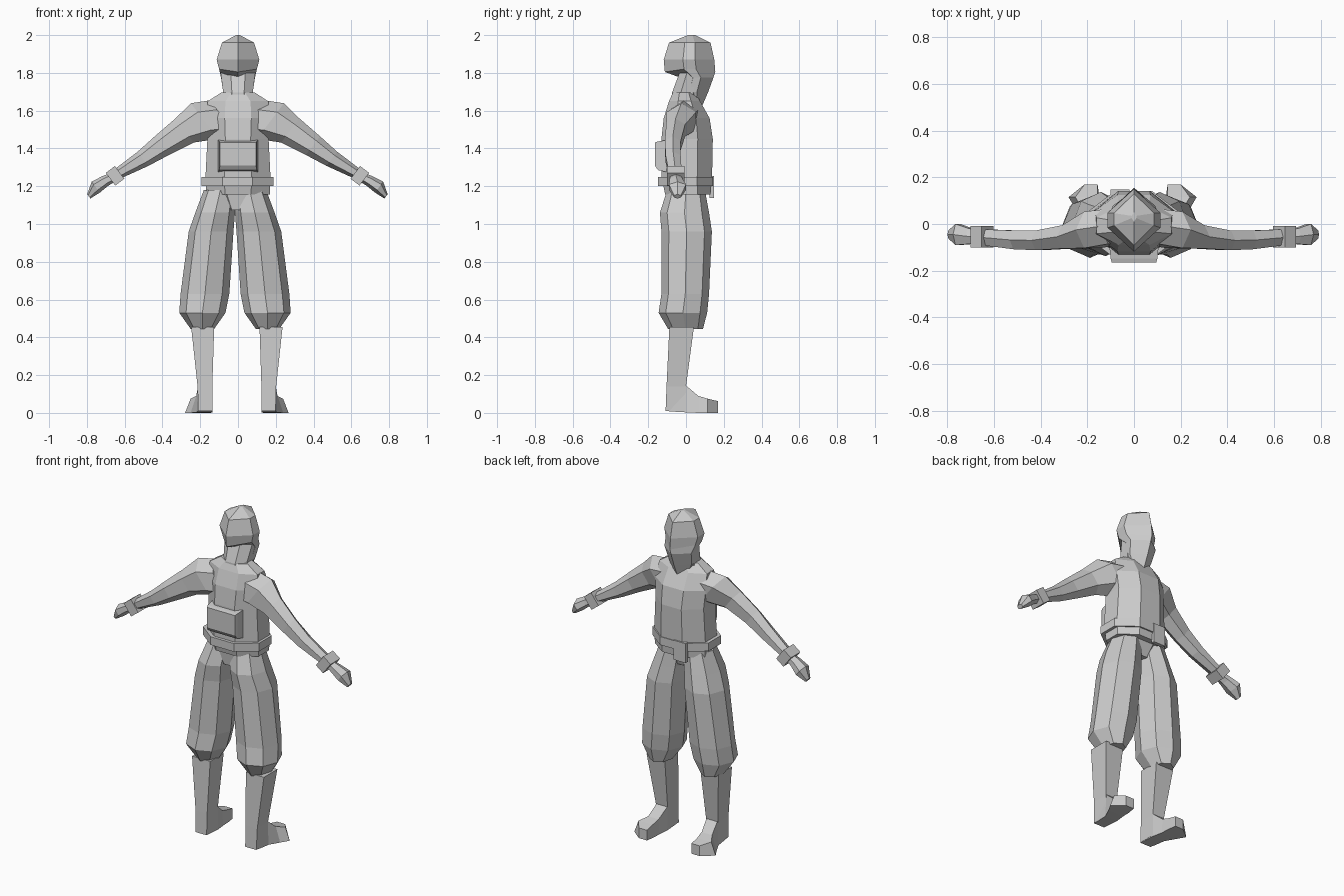
import bpy, bmesh, math
from mathutils import Vector

if "Cube" in bpy.data.objects:
    bpy.data.objects.remove(bpy.data.objects["Cube"])

grey = bpy.data.materials.new("plain grey")
grey.diffuse_color = (0.6, 0.6, 0.6, 1)
grey.use_nodes = True
grey.node_tree.nodes["Principled BSDF"].inputs["Base Color"].default_value = grey.diffuse_color


def ring(c, u, v, n, phase=0.0):
    """Polygon around c whose extents reach exactly +-u and +-v."""
    a = [2 * math.pi * (i + phase) / n for i in range(n)]
    mc = max(abs(math.cos(t)) for t in a)
    ms = max(abs(math.sin(t)) for t in a)
    return [Vector(c) + Vector(u) * (math.cos(t) / mc) + Vector(v) * (math.sin(t) / ms) for t in a]


def level(z, x0, x1, y0, y1, n, phase=0.0):
    return ring(((x0 + x1) / 2, (y0 + y1) / 2, z), ((x1 - x0) / 2, 0, 0), (0, (y1 - y0) / 2, 0), n, phase)


def upright(y, x0, x1, z0, z1, top=None):
    """Upright four-sided section; top gives a narrower upper edge."""
    t0, t1 = top or (x0, x1)
    return [Vector(p) for p in ((x0, y, z0), (x1, y, z0), (t1, y, z1), (t0, y, z1))]


def head_ring(z, w, back, front, side_z=0.0):
    """Six-sided section with pointed front and back."""
    m, q = (back + front) / 2, (front - back) * .12
    return [Vector(p) for p in ((0, front, z), (-w, m + q, z + side_z), (-w, m - q, z + side_z),
                                (0, back, z), (w, m - q, z + side_z), (w, m + q, z + side_z))]


def loft(name, rings, side=1, axis=0.0):
    """Capped skin over the rings, optionally mirrored about x = axis."""
    bm = bmesh.new()
    rows = [[bm.verts.new((axis + side * p.x, p.y, p.z)) for p in r] for r in rings]
    n = len(rows[0])
    for a, b in zip(rows, rows[1:]):
        for i in range(n):
            j = (i + 1) % n
            bm.faces.new((a[i], a[j], b[j], b[i]))
    bm.faces.new(rows[0])
    bm.faces.new(rows[-1])
    bmesh.ops.recalc_face_normals(bm, faces=bm.faces)
    me = bpy.data.meshes.new(name)
    bm.to_mesh(me)
    bm.free()
    me.materials.append(grey)
    ob = bpy.data.objects.new(name, me)
    bpy.context.collection.objects.link(ob)
    return ob


# Tunic body
loft("torso", [level(z, -w, w, a, b, 8, 0.5) for z, w, a, b in (
    (1.155, .168, -.11, .13), (1.25, .172, -.13, .138), (1.45, .162, -.13, .142),
    (1.56, .17, -.118, .125), (1.65, .16, -.09, .075), (1.695, .09, -.07, .05))])

# Belt and its hanging front tab
loft("belt", [level(z, -.192, .187, -.148, .142, 8, 0.5) for z in (1.2, 1.25)])
loft("front_tab", [level(z, -.10, -.02, .125, .147, 4, 0.5) for z in (1.137, 1.255)])

# Seat of the trousers
loft("trouser_seat", [level(z, -w, w, a, b, 8, 0.5) for z, w, a, b in (
    (1.075, .08, -.09, .07), (1.17, .15, -.10, .10))])

# Pouch on the back
loft("back_pouch", [upright(-.10, -.105, .105, 1.275, 1.445),
                    upright(-.148, -.10, .10, 1.285, 1.437),
                    upright(-.165, -.095, .095, 1.31, 1.432)])

# Hooded head with overhanging rear rim and long chin
loft("head", [head_ring(*r) for r in (
    (1.63, .05, .0, .088), (1.70, .078, -.04, .118), (1.775, .09, -.03, .145),
    (1.805, .1, -.112, .155, .015), (1.87, .113, -.118, .15),
    (1.96, .085, -.09, .13), (2.0, .01, .01, .05))])
# Neck cloth under the hood
loft("neck", [level(z, -w, w, a, b, 8, 0.5) for z, w, a, b in (
    (1.64, .082, -.075, .06), (1.695, .078, -.074, .085), (1.80, .092, -.035, .10))])

slope = math.radians(37)
across = Vector((math.sin(slope), 0, math.cos(slope)))
along = Vector((math.cos(slope), 0, -math.sin(slope)))


def limb(points, n, phase=0.0):
    return [ring((x, y, z), across * h, (0, d, 0), n, phase) for x, y, z, h, d in points]


for side, tag in ((1, "right"), (-1, "left")):
    # Arm from shoulder to wrist
    loft("arm_" + tag, limb((
        (.07, -.01, 1.555, .125, .075), (.175, -.025, 1.545, .118, .078),
        (.28, -.055, 1.495, .08, .05), (.40, -.07, 1.415, .062, .042),
        (.50, -.068, 1.345, .047, .04), (.66, -.055, 1.25, .026, .033)), 6), side, -.003)
    # Boxy cuff around the wrist
    wrist = Vector((.648, -.055, 1.255))
    loft("cuff_" + tag, [ring(wrist + along * t, across * .042, (0, .046, 0), 4, 0.5)
                         for t in (-.03, .03)], side, -.003)
    # Mitten hand bending down to the fingertips
    loft("hand_" + tag, limb((
        (.655, -.055, 1.25, .026, .026), (.70, -.052, 1.228, .03, .034),
        (.75, -.045, 1.195, .036, .045), (.787, -.045, 1.146, .014, .018)), 6), side, -.003)
    # Baggy trouser leg gathered below the knee
    loft("trouser_leg_" + tag, [level(z, a, b, c, d, 8) for z, a, b, c, d in (
        (1.18, -.01, .165, -.10, .10), (1.06, .0, .21, -.138, .122),
        (.96, .008, .245, -.13, .137), (.63, .03, .288, -.13, .122),
        (.53, .05, .295, -.145, .112), (.445, .11, .235, -.095, .09))], side, -.016)
    # Boot shaft
    loft("boot_shaft_" + tag, [level(z, a, b, c, d, 4, 0.5) for z, a, b, c, d in (
        (.455, .12, .242, -.088, .042), (.14, .13, .208, -.103, .0),
        (.01, .13, .205, -.108, .0))], side, -.006)
    # Wedge foot splayed outward
    loft("foot_" + tag, [upright(*r) for r in (
        (-.09, .132, .205, .008, .06), (.0, .13, .213, .003, .145, (.132, .205)),
        (.065, .14, .245, 0, .09, (.145, .215)), (.115, .142, .274, 0, .075, (.15, .245)),
        (.17, .15, .205, .0, .062))], side, -.006)
